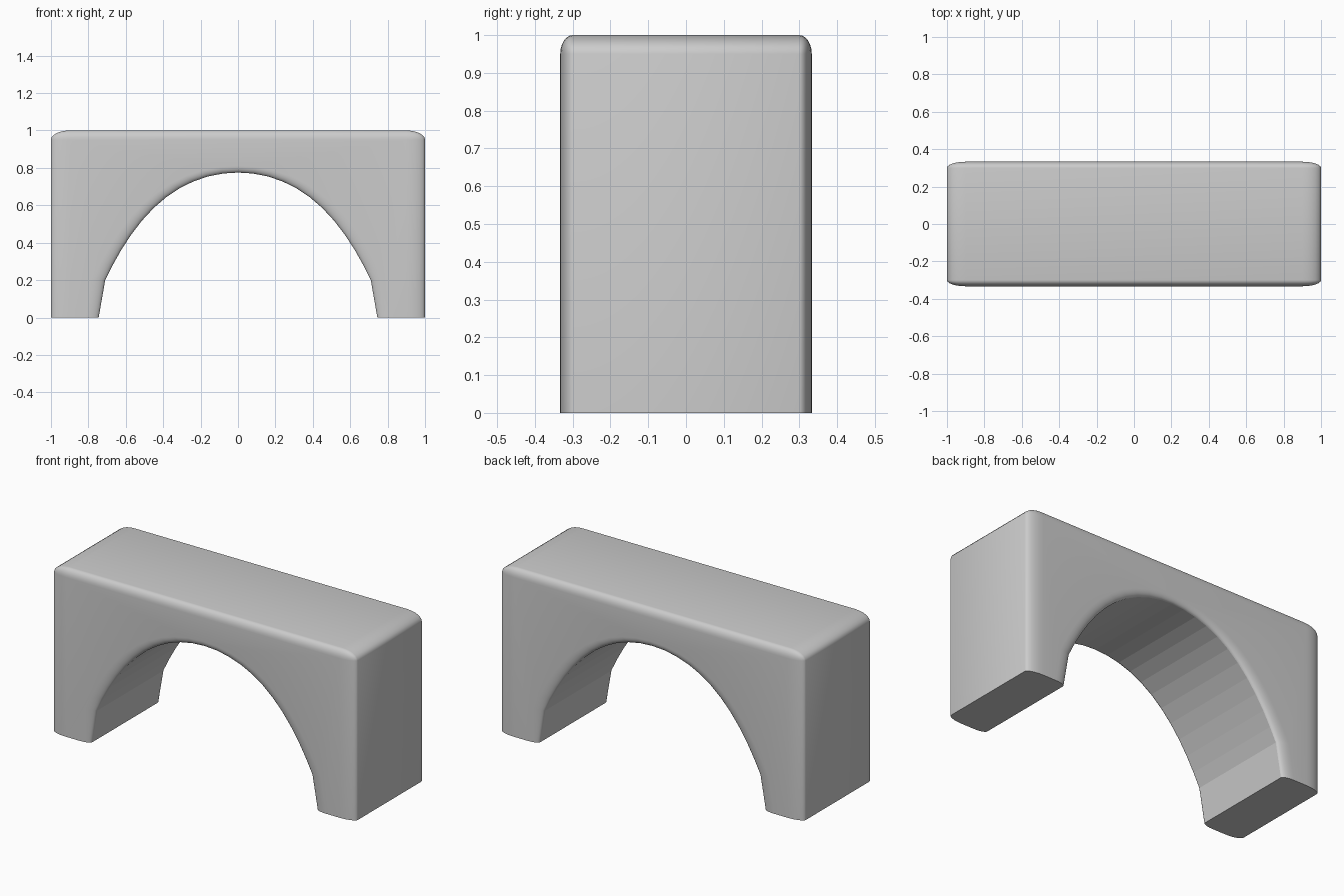
import bpy, bmesh, math
from mathutils import Matrix

if "Cube" in bpy.data.objects:
    bpy.data.objects.remove(bpy.data.objects["Cube"])

# Built in a stretched space so the round-overs become elliptical when scaled
SCALE = (1.0, 0.333, 0.5)
OUTER, RIM, SEG, STEPS = 0.1, 0.07, 6, 22


def arch_z(x):
    return 0.775 - 0.793 * x ** 2 - 0.69 * x ** 4


# Front profile: block outline, then the arch from right foot to left foot
profile = [(-0.745, 0), (-1, 0), (-1, 2), (1, 2), (1, 0), (0.745, 0)]
for i in range(STEPS + 1):
    t = 1 - 2 * i / STEPS
    x = 0.71 * math.sin(t * 1.1) / math.sin(1.1)
    profile.append((x, 2 * arch_z(x)))

# Extrude the profile through the depth
bm = bmesh.new()
face = bm.faces.new([bm.verts.new((x, -1, z)) for x, z in profile])
ext = bmesh.ops.extrude_face_region(bm, geom=[face])
for v in ext["geom"]:
    if isinstance(v, bmesh.types.BMVert):
        v.co.y = 1
bmesh.ops.recalc_face_normals(bm, faces=bm.faces)


def round_edges(test, width):
    edges = [e for e in bm.edges
             if max(v.co.z for v in e.verts) > 0.001 and test(e)]
    bmesh.ops.bevel(bm, geom=edges, offset=width, offset_type='OFFSET',
                    segments=SEG, profile=0.5, affect='EDGES',
                    clamp_overlap=False)


# Arch rims, then the outside edges of the block
round_edges(lambda e: all(abs(v.co.x) < 0.8 for v in e.verts)
            and e.verts[0].co.y * e.verts[1].co.y > 0, RIM)
round_edges(lambda e: all(abs(v.co.x) > 0.999 for v in e.verts)
            or all(v.co.z > 1.999 for v in e.verts), OUTER)

bmesh.ops.transform(bm, matrix=Matrix.Diagonal((*SCALE, 1)), verts=bm.verts)
bmesh.ops.recalc_face_normals(bm, faces=bm.faces)
mesh = bpy.data.meshes.new("arch_block")
bm.to_mesh(mesh)
bm.free()
block = bpy.data.objects.new("arch_block", mesh)
bpy.context.collection.objects.link(block)
bpy.context.view_layer.objects.active = block
block.select_set(True)
bpy.ops.object.shade_smooth_by_angle(angle=math.radians(35))

# The underside of the arch stays faceted
for p in mesh.polygons:
    if abs(p.normal.y) < 0.01 and abs(p.center.x) < 0.76 and p.center.z < 0.9:
        p.use_smooth = False
